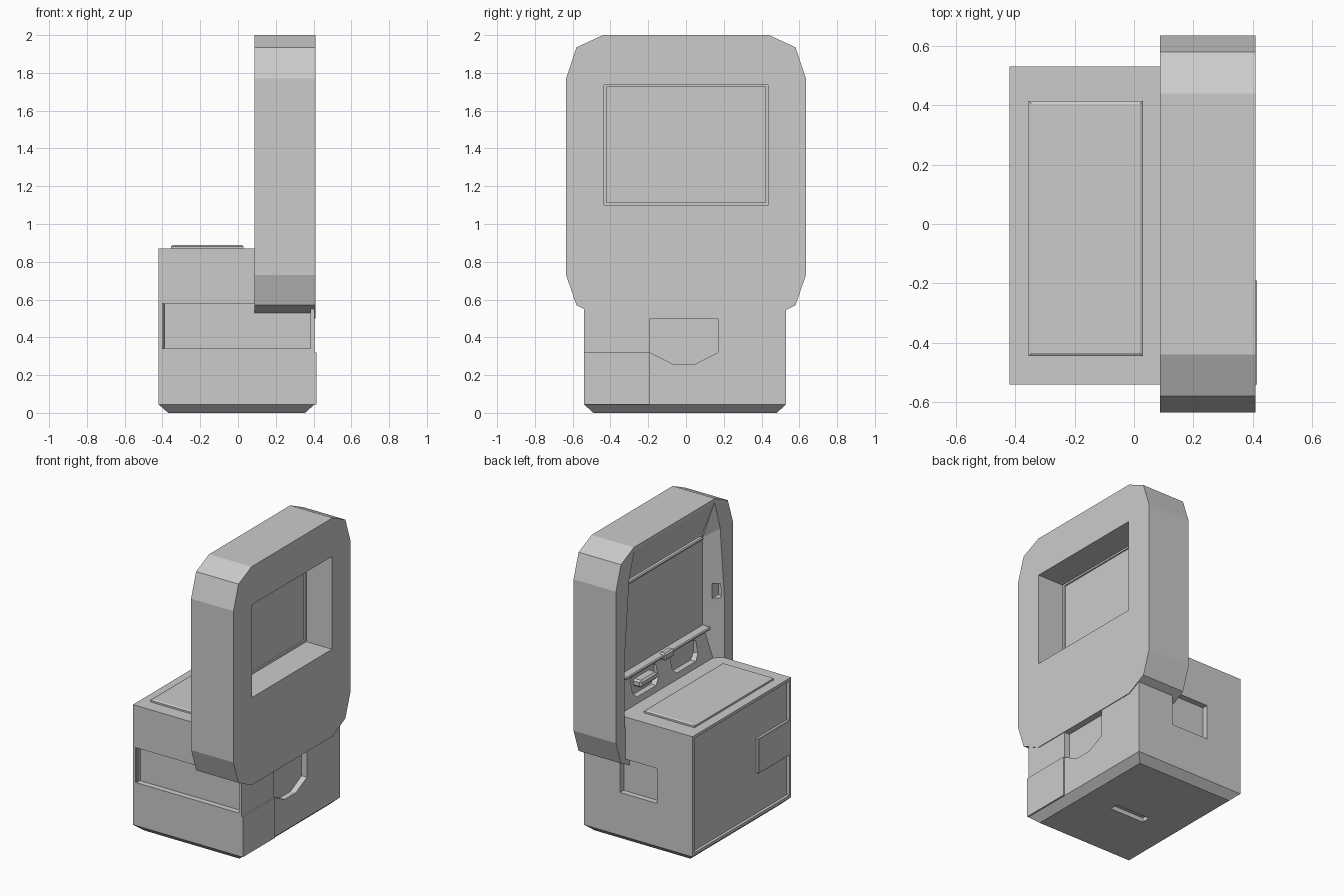
import bpy
import bmesh

if "Cube" in bpy.data.objects:
    bpy.data.objects.remove(bpy.data.objects["Cube"], do_unlink=True)

grey = bpy.data.materials.new("light_grey")
grey.use_nodes = True
COLOUR = (0.6, 0.6, 0.6, 1)
grey.diffuse_color = COLOUR
grey.node_tree.nodes["Principled BSDF"].inputs["Base Color"].default_value = COLOUR


def loft(name, rings):
    """Closed solid through rings of equal point count."""
    bm = bmesh.new()
    loops = [[bm.verts.new(p) for p in ring] for ring in rings]
    n = len(loops[0])
    for a, b in zip(loops, loops[1:]):
        for i in range(n):
            j = (i + 1) % n
            bm.faces.new((a[i], a[j], b[j], b[i]))
    bm.faces.new(loops[0])
    bm.faces.new(loops[-1])
    bmesh.ops.recalc_face_normals(bm, faces=bm.faces)
    mesh = bpy.data.meshes.new(name)
    bm.to_mesh(mesh)
    bm.free()
    mesh.materials.append(grey)
    ob = bpy.data.objects.new(name, mesh)
    bpy.context.collection.objects.link(ob)
    return ob


def rect(x0, x1, y0, y1, z):
    return [(x0, y0, z), (x1, y0, z), (x1, y1, z), (x0, y1, z)]


def box(name, x, y, z):
    return loft(name, [rect(*x, *y, z[0]), rect(*x, *y, z[1])])


def prism_x(name, pts, x0, x1):
    return loft(name, [[(x, y, z) for y, z in pts] for x in (x0, x1)])


def bevel(ob, width):
    bm = bmesh.new()
    bm.from_mesh(ob.data)
    bmesh.ops.bevel(bm, geom=bm.edges[:], offset=width, segments=1, affect='EDGES')
    bm.to_mesh(ob.data)
    bm.free()
    return ob


def cut(ob, cutter):
    """Subtract the cutter and discard it."""
    cutter.hide_render = True
    mod = ob.modifiers.new("cut", 'BOOLEAN')
    mod.operation = 'DIFFERENCE'
    mod.solver = 'EXACT'
    mod.object = cutter
    bpy.context.view_layer.objects.active = ob
    bpy.ops.object.modifier_apply(modifier=mod.name)
    bpy.data.objects.remove(cutter, do_unlink=True)


def mirrored(half):
    """Right half of a (y, z) outline, listed top to bottom, made whole."""
    return half + [(-y, z) for y, z in reversed(half)]


# Lower cabinet with a chamfered foot
body = loft("cabinet", [rect(-.37, .355, -.49, .48, 0),
                        rect(-.42, .405, -.54, .53, .045),
                        rect(-.42, .405, -.54, .53, .87)])
cut(body, box("front_band", (-.40, .385), (-.6, -.50), (.34, .58)))
cut(body, box("rear_pocket", (-.15, .13), (.49, .6), (.34, .58)))
cut(body, box("side_panel_recess", (-.5, -.40), (-.522, .51), (.065, .85)))
cut(body, box("foot_slot", (-.13, .13), (-.07, -.01), (-.1, .03)))
cut(body, prism_x("coin_tray", [(-.19, .5), (.17, .5), (.17, .32), (.05, .26),
                               (-.07, .26), (-.19, .32)], .365, .5))

# Cabinet fittings
bevel(box("side_latch_block", (-.42, -.39), (-.53, -.19), (.34, .58)), .004)
box("side_kick_plate", (.39, .415), (-.54, -.19), (.045, .32))
loft("seat_pad", [rect(-.355, .03, -.445, .415, .86),
                  rect(-.355, .03, -.445, .415, .882),
                  rect(-.345, .02, -.435, .405, .888)])

# Upright head with a window on one side and a tapered recess on the other
corners = [(.44, 2), (.58, 1.935), (.635, 1.77), (.635, .73), (.58, .57), (.44, .5)]
head = prism_x("head_frame", mirrored(corners), .088, .41)
outer = mirrored([(.435, 1.995), (.50, 1.78), (.55, 1.25), (.55, .8)])
inner = mirrored([(.45, 1.73), (.45, 1.70), (.45, 1.25), (.45, .8)])
cut(head, loft("operator_recess", [[(.08, y, z) for y, z in outer],
                                   [(.19, y, z) for y, z in inner]]))
cut(head, box("window_recess", (.215, .5), (-.435, .435), (1.10, 1.737)))
cut(head, box("window_glass_recess", (.205, .3), (-.42, .42), (1.115, 1.725)))
for side in (-1, 1):
    y0, y1 = sorted((side * .45, side * .56))
    cut(head, box("wall_slot", (.105, .145), (y0, y1), (1.28, 1.38)))

# Sloped control panel with two pockets
profile = [(.185, 1.08), (.135, .84), (.30, .84), (.30, 1.08)]
panel = loft("control_panel", [[(x, y, z) for x, z in profile] for y in (-.56, .56)])
for side in (-1, 1):
    mid = side * .215
    shape = [(mid + a * .14, .98 + b) for a, b in
             ((-1, .05), (-.8, .07), (.8, .07), (1, .05),
              (1, -.03), (.75, -.07), (-.75, -.07), (-1, -.03))]
    cut(panel, prism_x("control_pocket", shape, .05, .215))
bevel(box("control_handle", (.13, .22), (.12, .30), (.965, 1.015)), .012)
bevel(box("control_button_plate", (.19, .22), (-.31, -.13), (.94, 1.03)), .008)

# Screen rails and the clip between the pockets
bevel(box("screen_shelf", (.13, .20), (-.46, .46), (1.08, 1.10)), .006)
bevel(box("screen_top_rail", (.165, .20), (-.43, .43), (1.70, 1.72)), .006)
bevel(box("shelf_clip", (.12, .17), (-.05, .05), (1.06, 1.11)), .01)
